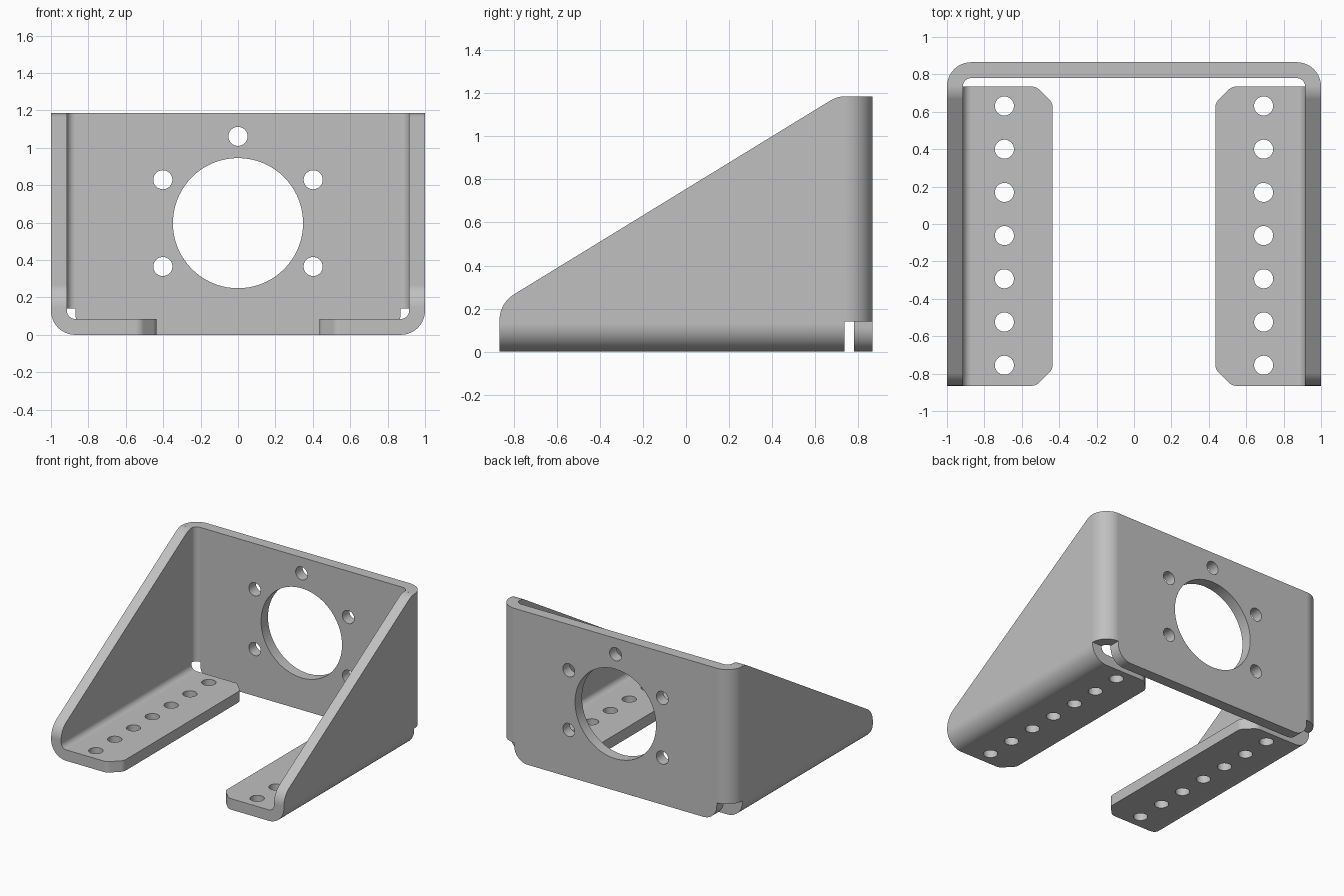
import bpy, bmesh, math
from mathutils import Vector

if "Cube" in bpy.data.objects:
    bpy.data.objects.remove(bpy.data.objects["Cube"])

T, RO, RI = 0.085, 0.13, 0.045      # sheet thickness, outer and inner bend radius
YF, YB, H = -0.865, 0.865, 1.185    # front, back, height
YG = YB - RO                        # where the side sheets meet the corner bends
ZN = 0.14                           # top of the corner relief notch
CX = 1 - RO                         # bend centre in x

steel = bpy.data.materials.new("steel grey")
steel.diffuse_color = (0.53, 0.53, 0.53, 1)
steel.use_nodes = True
steel.node_tree.nodes["Principled BSDF"].inputs["Base Color"].default_value = steel.diffuse_color


def arc(cx, cy, r, a0, a1, n=16):
    return [(cx + r * math.cos(math.radians(a0 + (a1 - a0) * i / n)),
             cy + r * math.sin(math.radians(a0 + (a1 - a0) * i / n))) for i in range(n + 1)]


def rounded(corners, n=12):
    """Polygon from (u, v, radius) corners with tangent fillets."""
    out = []
    for i, (u, v, r) in enumerate(corners):
        p = Vector((u, v))
        if r == 0:
            out.append((u, v))
            continue
        a = (Vector(corners[i - 1][:2]) - p).normalized()
        b = (Vector(corners[(i + 1) % len(corners)][:2]) - p).normalized()
        half = a.angle(b) / 2
        c = p + (a + b).normalized() * (r / math.sin(half))
        s = p + a * (r / math.tan(half)) - c
        e = p + b * (r / math.tan(half)) - c
        sweep = s.angle_signed(e)
        for k in range(n + 1):
            t = -sweep * k / n
            out.append((c.x + s.x * math.cos(t) - s.y * math.sin(t),
                        c.y + s.x * math.sin(t) + s.y * math.cos(t)))
    return out


def prism(name, pts, axis, lo, hi, mirror=False):
    """Extrude a 2D profile along an axis; profile is (y,z), (x,z) or (x,y)."""
    def place(u, v, w):
        if mirror and axis != 'x':
            u = -u
        return {'x': (w, u, v), 'y': (u, w, v), 'z': (u, v, w)}[axis]
    bm = bmesh.new()
    bottom = [bm.verts.new(place(u, v, lo)) for u, v in pts]
    top = [bm.verts.new(place(u, v, hi)) for u, v in pts]
    n = len(pts)
    bm.faces.new(bottom)
    bm.faces.new(top)
    for i in range(n):
        bm.faces.new((bottom[i], bottom[(i + 1) % n], top[(i + 1) % n], top[i]))
    bmesh.ops.recalc_face_normals(bm, faces=bm.faces)
    me = bpy.data.meshes.new(name)
    bm.to_mesh(me)
    bm.free()
    me.materials.append(steel)
    ob = bpy.data.objects.new(name, me)
    bpy.context.collection.objects.link(ob)
    return ob


def combine(target, other, op):
    """Apply a boolean and remove the helper object."""
    mod = target.modifiers.new("bool", 'BOOLEAN')
    mod.operation, mod.solver, mod.object = op, 'EXACT', other
    bpy.context.view_layer.objects.active = target
    bpy.ops.object.modifier_apply(modifier=mod.name)
    bpy.data.objects.remove(other)


def circle(cx, cy, r, n=32):
    return arc(cx, cy, r, 0, 360, n)[:-1]


# Back plate with its two vertical corner bends
bracket = prism("bracket",
                arc(CX, YG, RO, 0, 90) + arc(-CX, YG, RO, 90, 180)
                + arc(-CX, YG, RI, 180, 90) + arc(CX, YG, RI, 90, 0), 'z', ZN, H)

# Lower strip of the back plate with rounded corners
strip = prism("lower_strip", rounded([(-CX, 0, 0.115), (CX, 0, 0.115), (CX, ZN, 0), (-CX, ZN, 0)]),
              'y', YB - T, YB)
combine(bracket, strip, 'UNION')

# Side sheets: wall, bottom bend and inward mounting flange
XI = 0.435
section = ([(XI, 0)] + arc(CX, RO, RO, 270, 360) + [(1, H), (1 - T, H)]
           + arc(CX, RO, RI, 360, 270) + [(XI, T)])
ZS = 0.225                                          # slope height at the front
YS = 0.702                                          # where the slope meets the top
slope = rounded([(YF, -0.1, 0), (YG + 0.1, -0.1, 0), (YG + 0.1, H, 0),
                 (YS, H, 0.14), (YF, ZS, 0.14)])
C = 0.088                                           # flange corner clip
plan = rounded([(XI, YF + C, 0.06), (XI + C, YF, 0.06), (1.1, YF, 0),
                (1.1, YG, 0), (XI + C, YG, 0.06), (XI, YG - C, 0.06)])
for mirror in (False, True):
    side = prism("side_sheet", section, 'y', YF, YG, mirror)
    lo, hi = (-1.2, -0.3) if mirror else (0.3, 1.2)
    combine(side, prism("slope_trim", slope, 'x', lo, hi), 'INTERSECT')
    combine(side, prism("flange_trim", plan, 'z', -0.2, H + 0.2, mirror), 'INTERSECT')
    # Row of mounting holes
    for i in range(7):
        hole = prism("hole", circle(0.693, 0.631 - 0.231 * i, 0.051), 'z', -0.1, 0.2, mirror)
        combine(side, hole, 'DIFFERENCE')
    combine(bracket, side, 'UNION')

# Large opening and five bolt holes in the back plate
ZC = 0.597
openings = [(0, ZC, 0.348, 72)]
for a in (-30, 30, 90, 150, 210):
    openings.append((0.464 * math.cos(math.radians(a)), ZC + 0.464 * math.sin(math.radians(a)), 0.051, 32))
for x, z, r, n in openings:
    combine(bracket, prism("opening", circle(x, z, r, n), 'y', 0.7, 1.0), 'DIFFERENCE')

# Smooth bends, sharp sheet edges
bpy.ops.object.select_all(action='DESELECT')
bracket.select_set(True)
bpy.context.view_layer.objects.active = bracket
bpy.ops.object.shade_smooth_by_angle(angle=math.radians(25))
weighted = bracket.modifiers.new("weighted_normals", 'WEIGHTED_NORMAL')
weighted.keep_sharp = True
